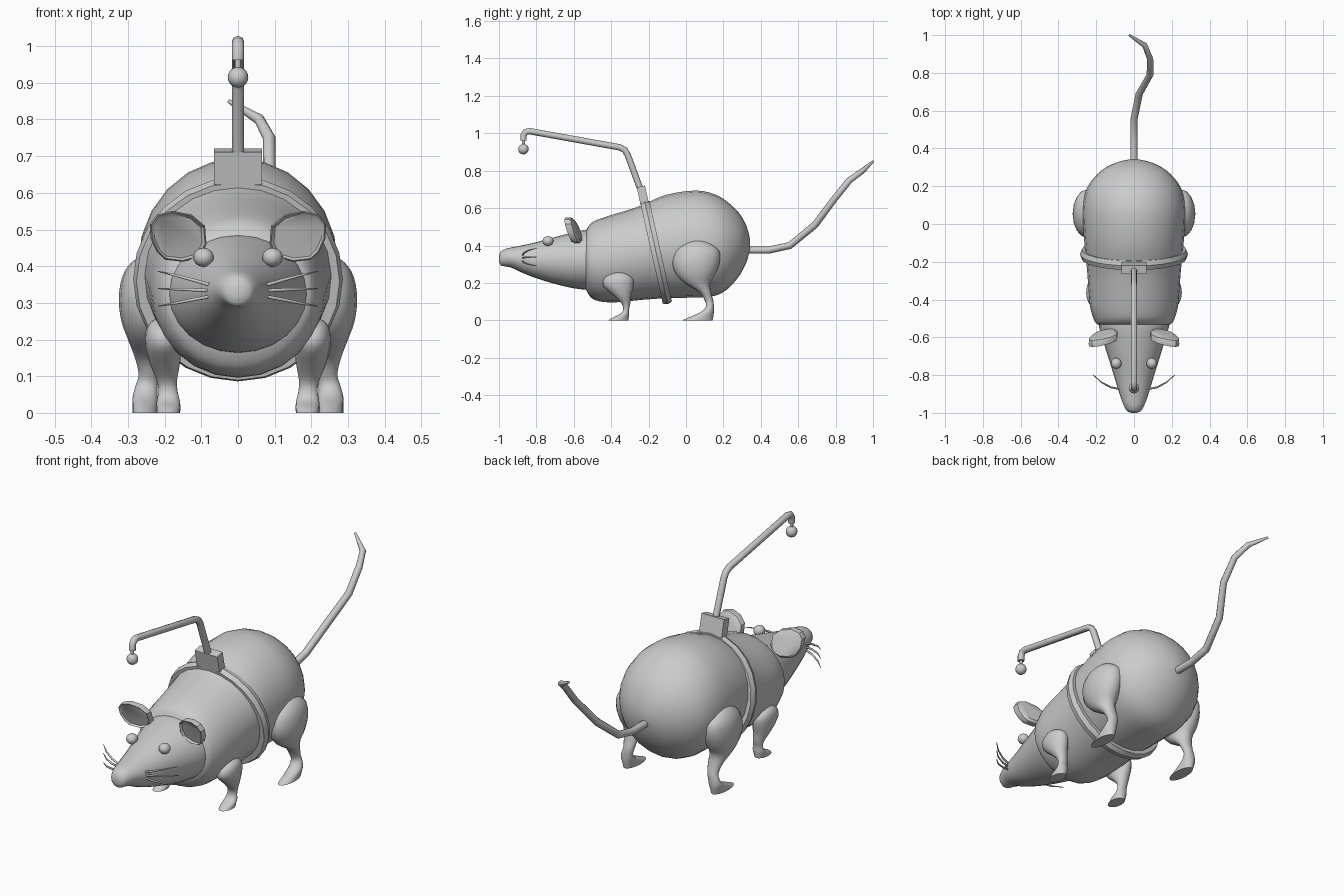
import bpy, bmesh, math
from mathutils import Vector

if "Cube" in bpy.data.objects:
    bpy.data.objects.remove(bpy.data.objects["Cube"])


def finish(name, bm, angle=40):
    bmesh.ops.recalc_face_normals(bm, faces=bm.faces)
    me = bpy.data.meshes.new(name)
    bm.to_mesh(me)
    bm.free()
    me.polygons.foreach_set("use_smooth", [True] * len(me.polygons))
    me.set_sharp_from_angle(angle=math.radians(angle))
    ob = bpy.data.objects.new(name, me)
    bpy.context.collection.objects.link(ob)
    return ob


def skin(name, loops, angle=40, closed=False):
    """Bridge equal-length point loops; cap the ends unless closed."""
    bm = bmesh.new()
    rows = [[bm.verts.new(p) for p in lp] for lp in loops]
    n = len(rows[0])
    for a, b in zip(rows, rows[1:] + (rows[:1] if closed else [])):
        for i in range(n):
            j = (i + 1) % n
            bm.faces.new((a[i], a[j], b[j], b[i]))
    if not closed:
        bm.faces.new(rows[0])
        bm.faces.new(rows[-1])
    return finish(name, bm, angle)


def spline(rows, steps=3):
    """Catmull-Rom interpolation of section parameters."""
    out = []
    for i in range(len(rows) - 1):
        p0, p1, p2, p3 = (rows[max(i - 1, 0)], rows[i], rows[i + 1],
                          rows[min(i + 2, len(rows) - 1)])
        for s in range(steps):
            t = s / steps
            out.append([0.5 * (2 * b + (c - a) * t + (2 * a - 5 * b + 4 * c - d) * t * t
                               + (3 * b - a - 3 * c + d) * t ** 3)
                        for a, b, c, d in zip(p0, p1, p2, p3)])
    return out + [list(rows[-1])]


def angles(n):
    return [2 * math.pi * i / n for i in range(n)]


def along_y(name, rows, sides=24):
    # each row: y, top z, bottom z, half width
    return skin(name, [[(w * math.sin(a), y, (t + b) / 2 + (t - b) / 2 * math.cos(a))
                        for a in angles(sides)] for y, t, b, w in spline(rows)])


def leg(name, rows, side):
    # each row: z, front y, back y, centre x, half width
    return skin(name, [[(side * (x + w * math.cos(a)), (f + k) / 2 + (k - f) / 2 * math.sin(a), z)
                        for a in angles(16)] for z, f, k, x, w in spline(rows)], 50)


def tube(name, pts, radii, depth, res=2):
    cu = bpy.data.curves.new(name, 'CURVE')
    cu.dimensions = '3D'
    cu.bevel_depth = depth
    cu.bevel_resolution = res
    cu.use_fill_caps = True
    sp = cu.splines.new('POLY')
    sp.points.add(len(pts) - 1)
    for p, co, r in zip(sp.points, pts, radii):
        p.co = (*co, 1)
        p.radius = r
    sp.use_smooth = True
    ob = bpy.data.objects.new(name, cu)
    bpy.context.collection.objects.link(ob)
    return ob


def ball(name, loc, scale):
    bm = bmesh.new()
    bmesh.ops.create_uvsphere(bm, u_segments=16, v_segments=10, radius=1)
    for v in bm.verts:
        v.co = Vector(loc) + v.co * Vector(scale)
    return finish(name, bm)


# Body and head
along_y("body", [
    (-.545, .45, .20, .15), (-.53, .49, .155, .195), (-.50, .525, .115, .215),
    (-.44, .55, .098, .232), (-.36, .575, .097, .240), (-.25, .61, .108, .248),
    (-.11, .67, .118, .262), (.05, .694, .122, .272), (.15, .675, .13, .262),
    (.22, .635, .165, .232), (.285, .572, .238, .170), (.325, .50, .315, .095),
    (.343, .43, .385, .02)])
along_y("head", [
    (-1.0, .345, .315, .015), (-.99, .368, .293, .037), (-.965, .382, .288, .052),
    (-.93, .390, .280, .066), (-.87, .402, .252, .086), (-.80, .418, .225, .107),
    (-.72, .440, .200, .132), (-.62, .466, .175, .163), (-.55, .482, .165, .184),
    (-.51, .485, .164, .190)])

# Tail
tube("tail", [(0, .32, .375), (0, .44, .375), (0, .555, .40), (.028, .69, .51),
              (.085, .79, .645), (.085, .875, .75), (.058, .945, .80), (-.025, 1.0, .85)],
     [1, 1, 1, 1, .95, .9, .8, .3], .019)

front = [(0, -.415, -.308, .19, .032), (.015, -.392, -.306, .19, .033),
         (.035, -.350, -.304, .19, .031), (.06, -.336, -.304, .191, .026),
         (.09, -.345, -.298, .194, .028), (.13, -.385, -.294, .199, .040),
         (.18, -.440, -.282, .203, .049), (.22, -.440, -.283, .206, .046),
         (.245, -.410, -.310, .208, .033), (.258, -.375, -.345, .21, .01)]
hind = [(0, -.02, .142, .253, .034), (.02, .025, .146, .253, .034),
        (.045, .08, .149, .253, .034), (.075, .106, .149, .249, .030),
        (.105, .10, .146, .242, .029), (.15, .07, .134, .243, .038),
        (.20, -.01, .130, .248, .052), (.25, -.055, .158, .25, .068),
        (.31, -.072, .180, .25, .075), (.37, -.055, .178, .25, .066),
        (.41, -.01, .135, .245, .046), (.434, .045, .08, .24, .012)]
ear = [(.105, .425), (.086, .46), (.09, .51), (.125, .54), (.18, .551), (.222, .54),
       (.24, .515), (.238, .475), (.222, .44), (.20, .418), (.15, .412)]

for s, tag in ((1, "left"), (-1, "right")):
    leg("front_leg_" + tag, front, s)
    leg("hind_leg_" + tag, hind, s)
    # Ears: leaning, rounded plates with a slightly dished front
    def ear_loop(k, d):
        return [(s * (.165 + (x - .165) * k),
                 -.602 - (z - .48) * .28 - (x - .165) * .18 + d,
                 .48 + (z - .48) * k) for x, z in ear]
    skin("ear_" + tag, [ear_loop(.85, -.012), ear_loop(.95, -.022), ear_loop(1, -.01),
                        ear_loop(.98, .012), ear_loop(.8, .022)], 35)
    ball("eye_" + tag, (s * .094, -.738, .424), (.028, .029, .026))
    # Whiskers
    for i, dz in enumerate((-.045, .003, .05)):
        tube(f"whisker_{tag}_{i}",
             [(s * .07, -.875, .332 + dz * .3), (s * .12, -.865, .334 + dz * .55),
              (s * .17, -.84, .335 + dz * .8), (s * .217, -.798, .336 + dz)],
             [1, 1, .8, .3], .005, 1)

# Harness belt: tilted ring with a ridged outer face
axis = Vector((0, .976, .218))
up = Vector((0, -.218, .976))
centre = Vector((0, -.16, .364))
section = [(-.025, -.03), (-.025, .0), (0, .009), (.025, .0), (.025, -.03)]
skin("belt", [[centre + axis * w + Vector((.277 + d, 0, 0)) * math.cos(a)
               + up * (.276 + d) * math.sin(a) for w, d in section]
              for a in angles(24)], 20, closed=True)

# Mounting block on the belt
bm = bmesh.new()
bmesh.ops.create_cube(bm, size=1)
for v in bm.verts:
    v.co = (Vector((0, -.232, .672)) + Vector((v.co.x * .13, 0, 0))
            + axis * v.co.y * .045 + up * v.co.z * .09)
finish("mount_block", bm, 30)

# Rod with a hanging bait
rod = [(0, -.24, .69), (0, -.312, .885), (0, -.327, .91), (0, -.355, .925),
       (0, -.835, 1.011), (0, -.857, 1.008), (0, -.868, .99), (0, -.869, .962)]
tube("rod", rod, [1] * len(rod), .017)
tube("bait_cord", [(0, -.869, .975), (0, -.869, .93)], [1, 1], .008)
ball("bait", (0, -.869, .915), (.028, .028, .028))
